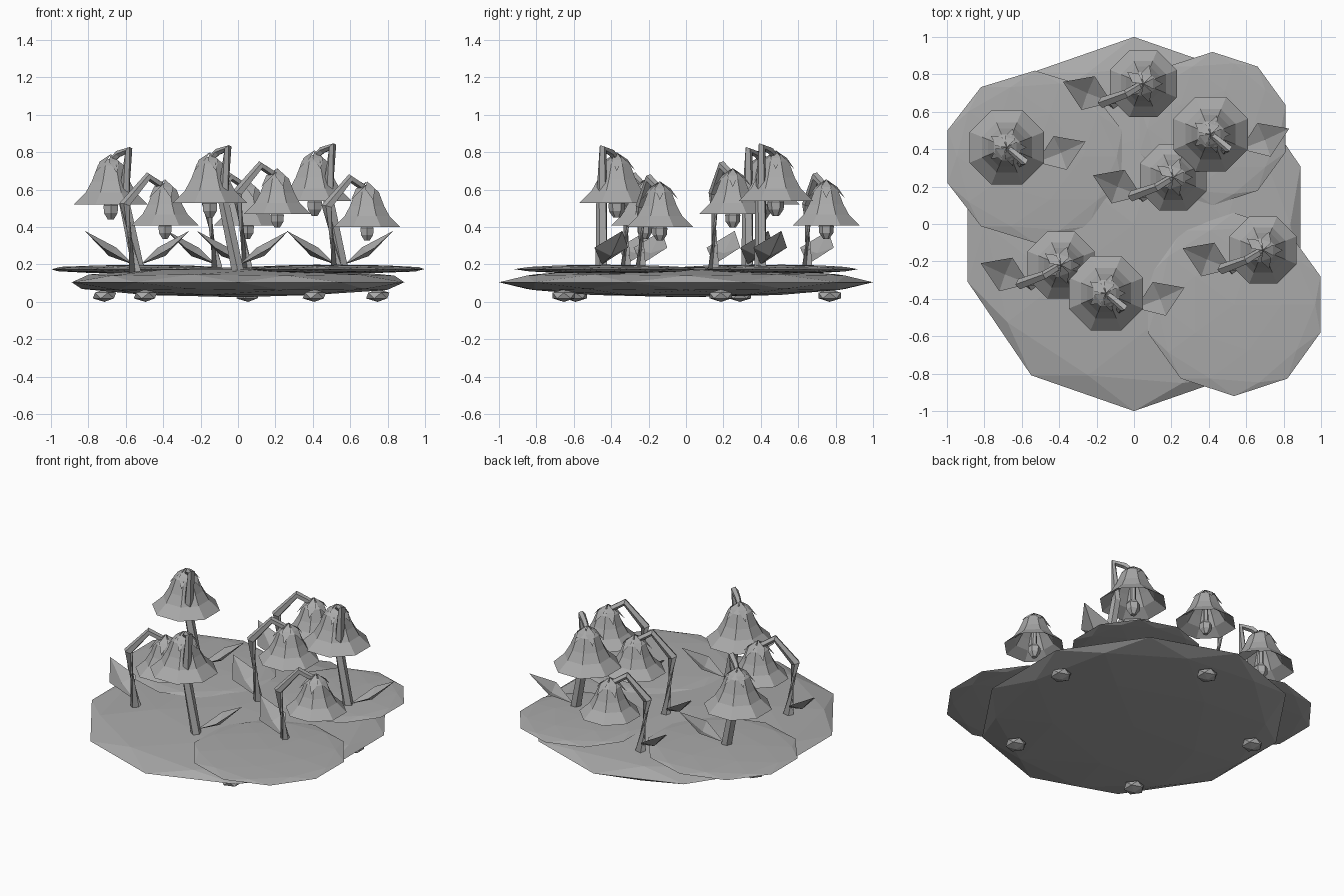
import bpy, bmesh, math
from mathutils import Vector, Matrix

cube = bpy.data.objects.get("Cube")
if cube:
    bpy.data.objects.remove(cube)

stone = bpy.data.materials.new("plain_grey")
stone.use_nodes = True
GREY = (0.4, 0.4, 0.4, 1)
stone.diffuse_color = GREY
stone.node_tree.nodes["Principled BSDF"].inputs["Base Color"].default_value = GREY


def finish(bm, name, recalc=True):
    if recalc:
        bmesh.ops.recalc_face_normals(bm, faces=bm.faces[:])
    mesh = bpy.data.meshes.new(name)
    bm.to_mesh(mesh)
    bm.free()
    mesh.materials.append(stone)
    obj = bpy.data.objects.new(name, mesh)
    bpy.context.collection.objects.link(obj)
    return obj


def pebble(name, centre, size, detail):
    """Squashed faceted ball."""
    bm = bmesh.new()
    matrix = Matrix.Translation(centre) @ Matrix.Diagonal((*size, 1))
    bmesh.ops.create_icosphere(bm, subdivisions=detail, radius=1, matrix=matrix)
    return finish(bm, name)


def bridge(bm, a, b):
    n = len(a)
    for i in range(n):
        bm.faces.new((a[i], a[(i + 1) % n], b[(i + 1) % n], b[i]))


def tube(name, points, radii, sides=5):
    """Faceted tube along a path."""
    bm = bmesh.new()
    pts = [Vector(p) for p in points]
    rings = []
    for i, p in enumerate(pts):
        before = (p - pts[i - 1]).normalized() if i else Vector()
        after = (pts[i + 1] - p).normalized() if i + 1 < len(pts) else Vector()
        turn = (before + after).to_track_quat('Z', 'Y')
        ring = []
        for k in range(sides):
            a = math.tau * k / sides
            ring.append(bm.verts.new(p + turn @ Vector((math.cos(a), math.sin(a), 0)) * radii[i]))
        rings.append(ring)
    for a, b in zip(rings, rings[1:]):
        bridge(bm, a, b)
    bm.faces.new(rings[0])
    bm.faces.new(rings[-1])
    return finish(bm, name)


def lathe(name, centre, profile, sides):
    """Faceted turned shape from (radius, height) pairs, closed at both ends."""
    bm = bmesh.new()
    rings = []
    for r, z in profile:
        rings.append([bm.verts.new(Vector(centre) + Vector((
            r * math.cos(math.tau * (k + 0.5) / sides),
            r * math.sin(math.tau * (k + 0.5) / sides), z))) for k in range(sides)])
    for a, b in zip(rings, rings[1:]):
        bridge(bm, a, b)
    bm.faces.new(rings[0])
    bm.faces.new(rings[-1])
    return finish(bm, name)


def leaf(name, root, side):
    """Folded kite leaf rising away from the stem."""
    bm = bmesh.new()
    spots = [(0.01, 0, 0.02), (0.17, -0.04, 0.11), (0.27, 0.11, 0.20),
             (0.10, 0.14, 0.11), (0.14, 0.05, 0.08)]
    v = [bm.verts.new(Vector(root) + Vector((side * x, y, z))) for x, y, z in spots]
    under = bm.verts.new(v[4].co - Vector((0, 0, 0.015)))
    for i in range(4):
        a, b = v[i], v[(i + 1) % 4]
        bm.faces.new((a, b, v[4]))
        bm.faces.new((b, a, under))
    return finish(bm, name)


def calyx(name, top):
    """Five pointed sepals draped over the crown of the bell."""
    bm = bmesh.new()
    crown = bm.verts.new(Vector(top) + Vector((0, 0, 0.025)))
    for k in range(5):
        a = math.tau * k / 5
        def spot(r, turn, z):
            return bm.verts.new(Vector(top) + Vector((r * math.cos(a + turn), r * math.sin(a + turn), z)))
        l, r, tip = spot(0.06, -0.5, -0.015), spot(0.06, 0.5, -0.015), spot(0.105, 0, -0.075)
        bm.faces.new((crown, l, r))
        bm.faces.new((l, tip, r))
    return finish(bm, name, recalc=False)


# Bell outside, rim, then inside
BELL = [(0.03, 0), (0.075, -0.035), (0.11, -0.12), (0.145, -0.18), (0.215, -0.245),
        (0.14, -0.195), (0.10, -0.13), (0.05, -0.06)]
CLAPPER = [(0.015, -0.06), (0.02, -0.22), (0.045, -0.25), (0.042, -0.29), (0.018, -0.325)]


def flower(tag, x, y, lift, tall):
    if tall:
        side, scale, crown = 1, 1.0, 0.765 + lift
        path = [(0.15, -0.08, 0.16), (0.07, -0.08, 0.55 + lift), (0.095, -0.075, 0.81 + lift),
                (0.04, -0.03, 0.79 + lift), (0, 0, 0.75 + lift)]
    else:
        side, scale, crown = -1, 0.9, 0.63 + lift
        path = [(-0.16, -0.1, 0.16), (-0.215, -0.1, 0.52 + lift), (-0.09, -0.055, 0.67 + lift),
                (0, 0, 0.61 + lift)]
    radii = [0.034, 0.03, 0.024, 0.02, 0.016][:len(path)]
    tube(f"stem_{tag}", [(x + px, y + py, pz) for px, py, pz in path], radii)
    top = (x, y, crown)
    lathe(f"bell_{tag}", top, [(r * scale, z * scale) for r, z in BELL], 8)
    lathe(f"clapper_{tag}", top, [(r * scale, z * scale) for r, z in CLAPPER], 6)
    calyx(f"sepals_{tag}", top)
    leaf(f"leaf_{tag}", (x + path[0][0], y + path[0][1], 0.18), side)


# Ground mound with overlapping slabs
pebble("mound", (0, 0, 0.105), (0.935, 1.0, 0.08), 2)
pebble("slab_back_right", (-0.53, 0.36, 0.175), (0.49, 0.46, 0.024), 2)
pebble("slab_back_left", (0.42, 0.51, 0.175), (0.41, 0.41, 0.024), 2)
pebble("slab_front_left", (0.535, -0.43, 0.175), (0.485, 0.49, 0.024), 2)

# Small feet under the mound
for i in range(5):
    a = math.radians(14 + 72 * i)
    pebble(f"foot_{i + 1}", (0.77 * math.cos(a), 0.77 * math.sin(a), 0.034), (0.07, 0.07, 0.034), 1)

# Flowers: position, extra height, tall or short
PLANTS = [(-0.68, 0.41, 0, True), (0.41, 0.48, 0.02, True), (-0.15, -0.37, 0.01, True),
          (0.05, 0.75, 0, False), (0.21, 0.25, 0.06, False),
          (-0.39, -0.22, 0, False), (0.69, -0.14, -0.01, False)]
for i, plant in enumerate(PLANTS):
    flower(i + 1, *plant)
